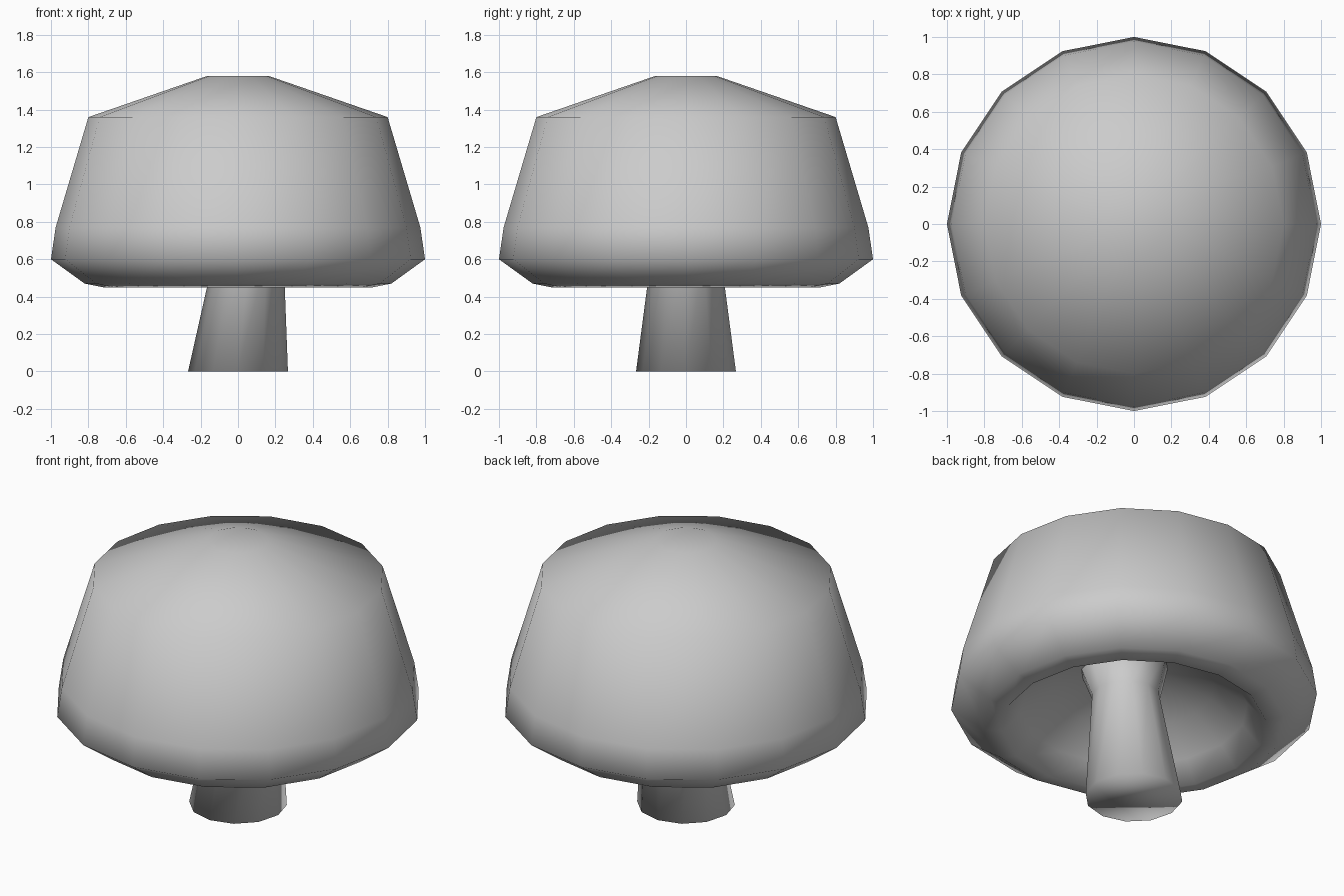
import bpy, bmesh, math

if "Cube" in bpy.data.objects:
    bpy.data.objects.remove(bpy.data.objects["Cube"])


def lathe(name, rings, sides):
    """Skin a stack of circular rings (x centre, radius, z), capping both ends."""
    bm = bmesh.new()
    loops = []
    for cx, r, z in rings:
        loops.append([bm.verts.new((cx + r * math.cos(2 * math.pi * i / sides),
                                    r * math.sin(2 * math.pi * i / sides), z))
                      for i in range(sides)])
    for a, b in zip(loops, loops[1:]):
        for i in range(sides):
            j = (i + 1) % sides
            bm.faces.new((a[i], a[j], b[j], b[i]))
    bm.faces.new(loops[0])
    bm.faces.new(loops[-1])
    bmesh.ops.recalc_face_normals(bm, faces=bm.faces)
    for f in bm.faces:
        f.smooth = True
    me = bpy.data.meshes.new(name)
    bm.to_mesh(me)
    bm.free()
    ob = bpy.data.objects.new(name, me)
    bpy.context.collection.objects.link(ob)
    return ob


# Cap: hollow underside, rolled rim, tapered wall, low crown
lathe("mushroom_cap", [
    (0, 0.20, 0.80), (0, 0.44, 0.69), (0, 0.62, 0.56), (0, 0.72, 0.45),
    (0, 0.82, 0.47), (0, 1.00, 0.60), (0, 0.975, 0.77),
    (0, 0.80, 1.36), (0, 0.165, 1.58)], 16)

# Stem: leans slightly to +x and flares where it joins the cap
lathe("mushroom_stem", [
    (0, 0.267, 0.0), (0.057, 0.187, 0.61), (0.08, 0.25, 0.81)], 12)
